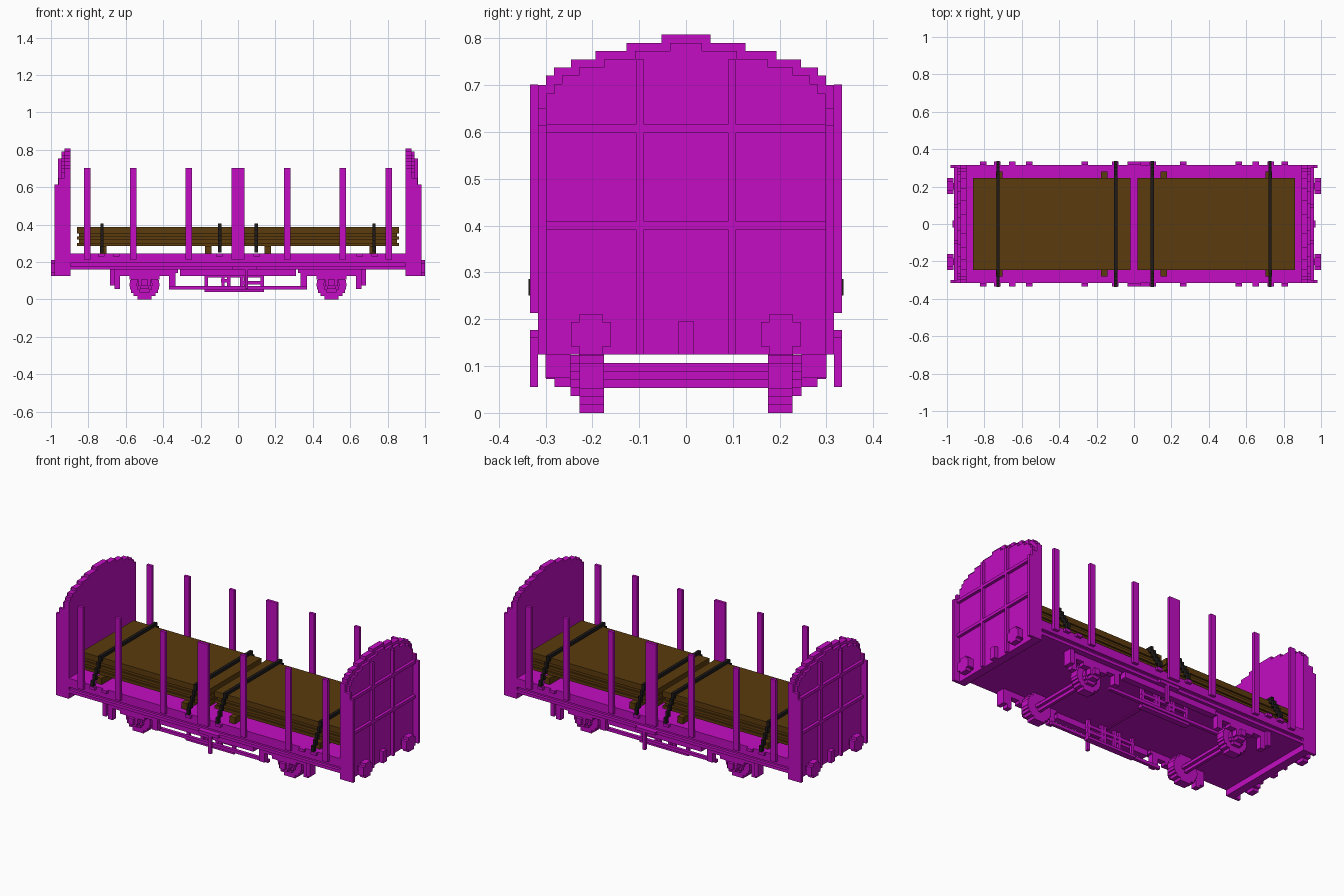
import bpy
import bmesh
from math import radians, sin, sqrt
from mathutils import Matrix, Vector

if "Cube" in bpy.data.objects:
    bpy.data.objects.remove(bpy.data.objects["Cube"], do_unlink=True)

STEP = 2 / 114          # size of one step in the blocky style
SIDE = 18 * STEP        # half width of the deck
OUTER = SIDE + STEP     # half width over the stakes
FLOOR = .247            # deck surface
SILL = .16              # underside of the deck
SKIRT = .125            # underside of the end walls
AXLE = .08              # axle height and wheel radius
WHEELSET = .5           # wheelset distance from the middle


def material(name, red, green, blue):
    mat = bpy.data.materials.new(name)
    mat.use_nodes = True
    mat.diffuse_color = (red, green, blue, 1)
    shader = mat.node_tree.nodes["Principled BSDF"]
    shader.inputs["Base Color"].default_value = mat.diffuse_color
    return mat


paint = material("magenta paint", .54, .004, .54)
timber = material("brown timber", .105, .043, .004)
webbing = material("black strap", .013, .011, .01)


def about(centre, half):
    return (centre - half, centre + half)


def across(half):
    return about(0, half)


def add_box(bm, x, y, z):
    ranges = (x, y, z)
    centre = Vector([(low + high) / 2 for low, high in ranges])
    size = Matrix.Diagonal([high - low for low, high in ranges] + [1])
    bmesh.ops.create_cube(bm, size=1, matrix=Matrix.Translation(centre) @ size)


def build(name, boxes, mirror="", mat=paint):
    """Join boxes, each three ranges, in one object mirrored along the given axes."""
    bm = bmesh.new()
    for x, y, z in boxes:
        mirrored_x = [x, (-x[1], -x[0])] if "x" in mirror else [x]
        mirrored_y = [y, (-y[1], -y[0])] if "y" in mirror else [y]
        for x_range in mirrored_x:
            for y_range in mirrored_y:
                add_box(bm, x_range, y_range, z)
    mesh = bpy.data.meshes.new(name)
    bm.to_mesh(mesh)
    bm.free()
    mesh.materials.append(mat)
    obj = bpy.data.objects.new(name, mesh)
    bpy.context.collection.objects.link(obj)


def stepped_disc(radius, height, y):
    """Stack of slabs following a circle in the x-z plane."""
    rows = round(2 * radius / STEP)
    boxes = []
    for row in range(rows):
        low = height - radius + row * STEP
        offset = low + STEP / 2 - height
        half = sqrt(max(radius ** 2 - offset ** 2, STEP ** 2))
        boxes.append((about(WHEELSET, half), y, (low, low + STEP)))
    return boxes


def arched_wall(x, inset):
    """Rectangular wall topped by steps that follow a sine curve."""
    boxes = [(x, across(SIDE - inset), (SKIRT, .7 - inset))]
    for row in range(6):
        half = .3 * sin(radians(10 + 15 * row)) - inset
        top = .808 - row * STEP - inset
        boxes.append((x, across(half), (top - 2 * STEP, top)))
    return boxes


# Deck and grooved side sills
build("deck", [(across(.93), across(SIDE), (.195, FLOOR)),
               (across(.93), across(SIDE - STEP), (SILL, .195))])
build("sill_lip", [(across(.9), (SIDE - 2 * STEP, SIDE), (SILL, SILL + STEP))], "y")
build("under_beam", [(across(.31), (.26, SIDE - STEP), (SKIRT, SILL))], "y")
build("cross_beam", [(across(.01), across(.27), about(SILL, .005))])

# End walls: stepped rim, recessed panel, ribs and corner posts
WALL_IN, RIM, PANEL = .895, .928, .944
build("end_wall", arched_wall((WALL_IN, RIM), 0) + arched_wall((RIM, PANEL), STEP), "x")
rib = (PANEL, PANEL + STEP)
build("wall_uprights", [(rib, about(.098, STEP / 2), (SKIRT, .755))], "xy")
build("wall_rails", [(rib, across(.3), about(height, STEP / 2)) for height in (.4, .607)], "x")
corner = (SIDE - STEP, SIDE)
build("wall_corner_posts", [((RIM, .98), corner, (SKIRT, .615)),
                            ((RIM, .96), corner, (.615, .65))], "xy")

# Buffers and coupling hooks
BUFFER_Y, BUFFER_Z = .203, .168
head = (.965, 1)
build("buffer", [(head, about(BUFFER_Y, .043), about(BUFFER_Z, 1.5 * STEP)),
                 (head, about(BUFFER_Y, .025), about(BUFFER_Z, .043)),
                 ((PANEL, .965), about(BUFFER_Y, STEP), about(BUFFER_Z, STEP))], "xy")
build("coupling_hook", [((PANEL, .97), across(STEP), (SKIRT, .195))], "x")

# Side stakes and lashing hooks
stake_y, stake_z = (SIDE, OUTER), (.213, .702)
build("side_stakes", [(about(place, STEP), stake_y, stake_z)
                      for place in (.264, .561, .807)], "xy")
build("centre_stakes", [(across(2 * STEP), stake_y, stake_z)], "y")
build("lashing_hooks", [(about(place, STEP), stake_y, (.23, FLOOR))
                        for place in (.1, .65, .73)], "xy")

# Wheelsets: wheels, axles and axle boxes
WHEEL_IN, WHEEL_OUT = .175, .228
SPRING_IN, SPRING_OUT = .247, .281
build("wheels", stepped_disc(AXLE, AXLE, (WHEEL_IN, WHEEL_OUT)), "xy")
build("axles", [(about(WHEELSET, thick * STEP / 2), across(WHEEL_IN),
                 about(AXLE, (4 - thick) * STEP / 2)) for thick in (1, 3)], "x")
build("axle_boxes", stepped_disc(2.5 * STEP, AXLE, (WHEEL_OUT, SPRING_IN))
      + stepped_disc(2 * STEP, .09, (SPRING_IN, SPRING_OUT))
      + stepped_disc(STEP, .09, (SPRING_OUT, SPRING_OUT + STEP)), "xy")

# Leaf springs, longer towards the top, and their hangers
leaf_y = (SPRING_IN, SPRING_OUT)
build("leaf_springs", [(about(WHEELSET, .08 + .05 * leaf), leaf_y,
                        (SKIRT + (leaf - 1) * STEP, SKIRT + leaf * STEP))
                       for leaf in range(3)], "xy")
build("spring_hangers", [((.63, .66), leaf_y, (.055, SILL)),
                         ((.66, .685), (SPRING_IN, .3), (.075, SILL)),
                         ((.335, .37), leaf_y, (.07, SILL))], "xy")

# Brake rigging between the wheelsets
frame_x, frame_y = (-.18, .14), about(.22, STEP / 2)
build("brake_rods", [(across(.37), (WHEEL_OUT, SPRING_IN), about(.063, STEP / 2))], "y")
build("brake_frame", [(frame_x, about(.22, STEP), (.04, .055)),
                      (frame_x, frame_y, about(SKIRT, STEP / 2)),
                      ((-.09, -.05), frame_y, about(.1, STEP / 2)),
                      ((.01, .14), frame_y, about(.09, STEP / 2))], "y")
build("brake_posts", [(about(place, STEP / 2), frame_y, (.05, SILL))
                      for place in (-.17, -.08, -.05, .02, .04, .13)], "y")
build("brake_levers", [(about(.045, STEP / 2), stake_y, (.055, SILL)),
                       ((-.03, .1), stake_y, (SILL, SILL + STEP))], "y")

# Two stacks of boards with grooved sides, on bearers
BEARER_TOP, LOAD_TOP = .285, .388
LOAD_SIDE = .245
load_layer = (LOAD_TOP - BEARER_TOP) / 6
boards = []
for layer in range(6):
    groove = .01 if layer in (1, 3) else 0
    low = BEARER_TOP + layer * load_layer
    boards.append(((STEP + groove, .86 - groove), across(LOAD_SIDE - groove),
                   (low, low + load_layer)))
build("board_stacks", boards, "x", timber)
build("bearers", [(about(place, STEP), across(SPRING_OUT), (FLOOR, BEARER_TOP))
                  for place in (.158, .72)], "x", timber)

# Lashing straps over the load, stepping down to the deck edge
for place in (.097, .727):
    strap_x = about(place, STEP / 2)
    strap_top = LOAD_TOP + STEP
    build("strap_band", [(strap_x, across(LOAD_SIDE + STEP), (LOAD_TOP, strap_top))],
          "x", webbing)
    links = []
    for link in range(5):
        top = strap_top - link * .03
        links.append((strap_x, about(.256 + link * STEP, .01), (top - 2 * STEP, top)))
    build("strap_links", links, "xy", webbing)
